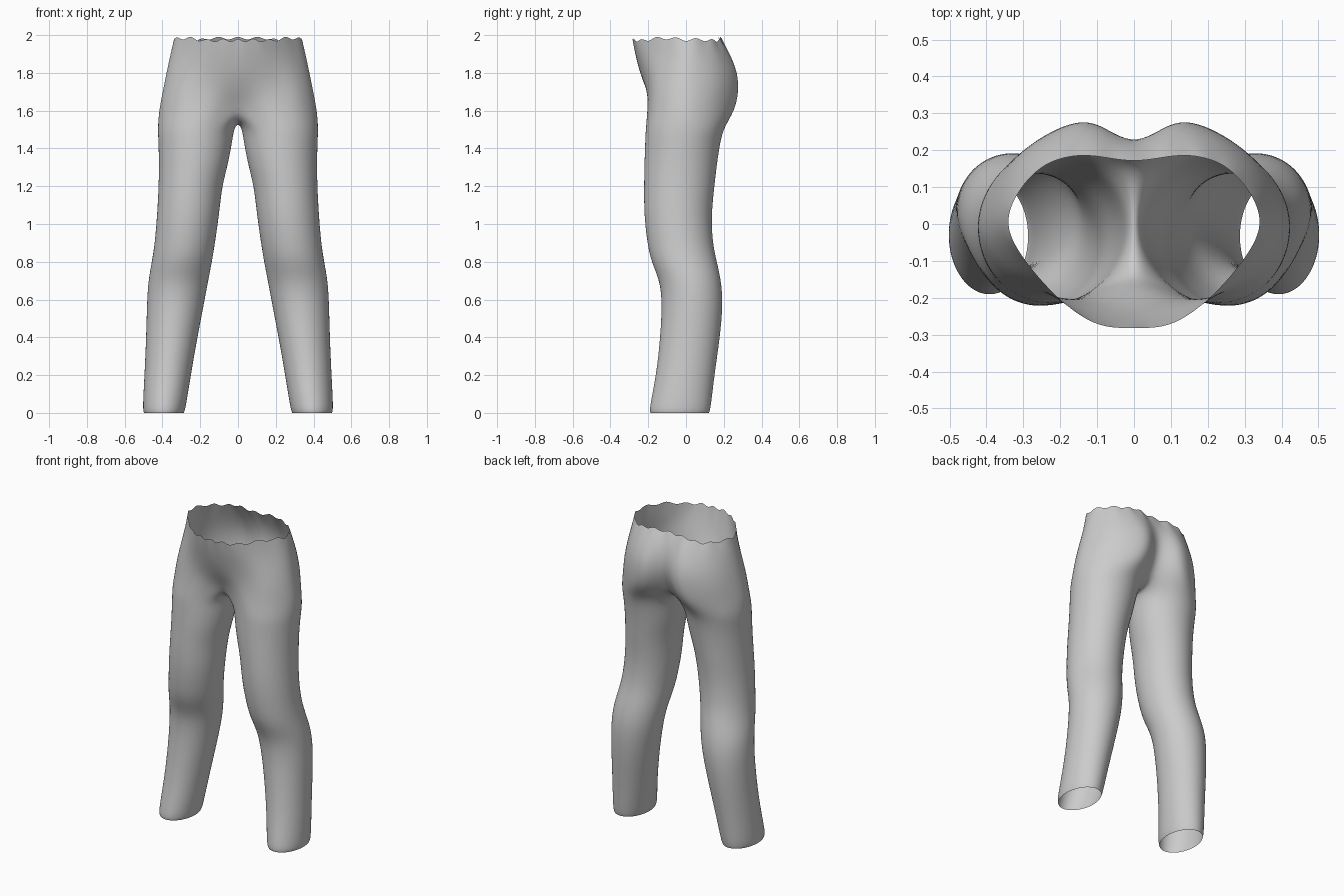
import bpy, bmesh, math, random
from mathutils import Vector

if "Cube" in bpy.data.objects:
    bpy.data.objects.remove(bpy.data.objects["Cube"])

random.seed(4)
OUT, INNER = 19, 5          # points around the outside, and along the crotch

# Leg sections: z, inner x, outer x, front y, back y
LEG = [
    (0.00, 0.287, 0.498, -0.188, 0.122), (0.02, 0.278, 0.505, -0.195, 0.130),
    (0.20, 0.250, 0.495, -0.157, 0.150), (0.40, 0.215, 0.486, -0.136, 0.180),
    (0.58, 0.180, 0.482, -0.126, 0.196), (0.70, 0.158, 0.475, -0.138, 0.186),
    (0.80, 0.138, 0.456, -0.184, 0.163), (0.90, 0.122, 0.440, -0.205, 0.140),
    (1.05, 0.100, 0.428, -0.222, 0.134), (1.20, 0.085, 0.420, -0.222, 0.150),
    (1.32, 0.052, 0.418, -0.220, 0.164), (1.43, 0.032, 0.421, -0.216, 0.180),
    (1.51, 0.020, 0.425, -0.213, 0.200),
]
# Half hip sections: z, then points from front centre round to back centre
HIP = [
    (1.60, [(0, -.150), (.16, -.205), (.33, -.165), (.422, -.01), (.34, .165), (.16, .265), (0, .165)]),
    (1.70, [(0, -.205), (.16, -.205), (.32, -.155), (.402, -.01), (.33, .175), (.14, .285), (0, .215)]),
    (1.80, [(0, -.245), (.16, -.218), (.30, -.145), (.382, .00), (.31, .175), (.14, .278), (0, .230)]),
    (1.90, [(0, -.270), (.14, -.245), (.27, -.145), (.361, .00), (.29, .155), (.14, .235), (0, .210)]),
    (1.98, [(0, -.282), (.12, -.264), (.25, -.155), (.345, .00), (.27, .140), (.15, .187), (0, .170)]),
]
# Crotch seam from back to front: y, z
CROTCH = [(.11, 1.560), (.06, 1.538), (.0, 1.530), (-.05, 1.532), (-.10, 1.552)]


def spline(pts, steps):
    """Smooth curve through the points, mirrored past both ends."""
    p = [Vector(a) for a in pts]
    p = [Vector((-p[1].x, p[1].y))] + p + [Vector((-p[-2].x, p[-2].y))]
    out = []
    for i in range(1, len(p) - 2):
        a, b, c, d = p[i - 1:i + 3]
        for s in range(steps):
            t = s / steps
            out.append(0.5 * (2 * b + (c - a) * t + (2 * a - 5 * b + 4 * c - d) * t * t
                              + (3 * b - a - 3 * c + d) * t ** 3))
    return out + [p[-2]]


def leg_ring(z, xi, xo, yf, yb):
    n = OUT + INNER
    cx, cy, rx, ry = (xi + xo) / 2, (yf + yb) / 2, (xo - xi) / 2, (yb - yf) / 2
    return [(cx + rx * 1.01 * math.cos(a), cy + ry * 1.01 * math.sin(a), z)
            for a in (math.radians(225 + 360 * i / n) for i in range(n))]


bm = bmesh.new()


def bridge(low, high, closed):
    n = len(high)
    for i in range(n if closed else n - 1):
        j = (i + 1) % n
        bm.faces.new((low[i], low[j], high[j], high[i]))


# Leg tube, open at the ankle
rings = [[bm.verts.new(p) for p in leg_ring(*row)] for row in LEG]

# Hip half, open at the waist
for k, (z, pts) in enumerate(HIP):
    ring = []
    for i, p in enumerate(spline(pts, 3)):
        h = z
        if k == len(HIP) - 1:       # ragged waist edge
            h += (0.022 if i % 2 == 0 else -0.02) + random.uniform(-.012, .006)
        ring.append(bm.verts.new((max(p.x, 0), p.y, h)))
    if k == 0:
        ring += [bm.verts.new((0, y, s)) for y, s in CROTCH]
    rings.append(ring)

for low, high in zip(rings, rings[1:]):
    bridge(low, high, len(high) > OUT)

me = bpy.data.meshes.new("trousers")
bm.to_mesh(me)
bm.free()
trousers = bpy.data.objects.new("trousers", me)
bpy.context.collection.objects.link(trousers)

mirror = trousers.modifiers.new("mirror", 'MIRROR')
mirror.use_clip = True
mirror.merge_threshold = 0.002
smooth = trousers.modifiers.new("smooth", 'SUBSURF')
smooth.levels = smooth.render_levels = 2

grey = bpy.data.materials.new("grey cloth")
grey.diffuse_color = (0.6, 0.6, 0.6, 1)
grey.use_nodes = True
grey.node_tree.nodes["Principled BSDF"].inputs["Base Color"].default_value = grey.diffuse_color
me.materials.append(grey)
for f in me.polygons:
    f.use_smooth = True
